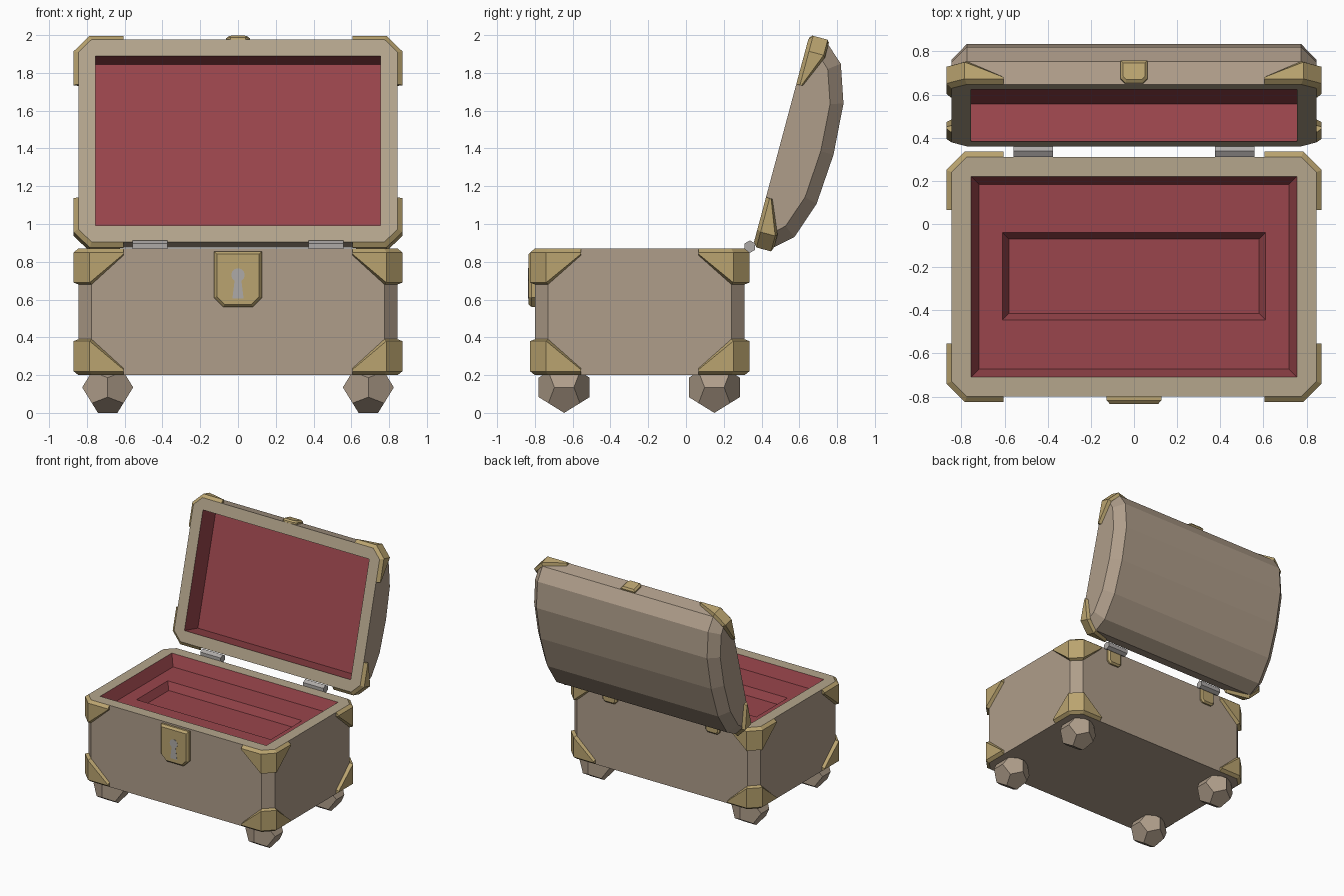
import bpy, bmesh, math
from mathutils import Matrix, Vector

if "Cube" in bpy.data.objects:
    bpy.data.objects.remove(bpy.data.objects["Cube"], do_unlink=True)


def material(name, *rgb):
    m = bpy.data.materials.new(name)
    m.use_nodes = True
    m.diffuse_color = (*rgb, 1)
    m.node_tree.nodes["Principled BSDF"].inputs["Base Color"].default_value = (*rgb, 1)
    return m


WOOD = material("brown wood", 0.43, 0.34, 0.255)
RIM = material("pale rim wood", 0.46, 0.38, 0.265)
RED = material("red lining", 0.32, 0.06, 0.072)
GOLD = material("dull gold", 0.49, 0.37, 0.16)
IRON = material("grey iron", 0.42, 0.40, 0.39)

# Chest footprint shared by body and lid
HX, Y0, Y1, CUT, WALL = 0.845, -0.80, 0.31, 0.07, 0.09
YC, HY = (Y0 + Y1) / 2, (Y1 - Y0) / 2

# Open lid placement: lid is modelled closed at z = 0, then swung back
TILT = math.radians(105)
LID = (Matrix.Translation((0, 0.36, 0.905)) @ Matrix.Rotation(-TILT, 4, 'X')
       @ Matrix.Translation((0, -Y1, 0)))


def finish(name, bm, mats, matrix=None):
    bmesh.ops.remove_doubles(bm, verts=bm.verts, dist=0.0001)
    bmesh.ops.recalc_face_normals(bm, faces=bm.faces)
    me = bpy.data.meshes.new(name)
    bm.to_mesh(me)
    bm.free()
    for m in mats:
        me.materials.append(m)
    ob = bpy.data.objects.new(name, me)
    bpy.context.collection.objects.link(ob)
    if matrix:
        ob.matrix_world = matrix
    return ob


def face(bm, pts, mat=0):
    bm.faces.new([bm.verts.new(p) for p in pts]).material_index = mat


def bridge(bm, a, b, mat=0, closed=True):
    n = len(a)
    for i in range(n if closed else n - 1):
        j = (i + 1) % n
        face(bm, (a[i], a[j], b[j], b[i]), mat)


def octagon(z):
    x, y = HX - CUT, HY - CUT
    pts = [(x, -HY), (HX, -y), (HX, y), (x, HY), (-x, HY), (-HX, y), (-HX, -y), (-x, -HY)]
    return [(px, YC + py, z) for px, py in pts]


def rect(hx, y0, y1, z):
    return [(hx, y0, z), (hx, y1, z), (-hx, y1, z), (-hx, y0, z)]


def opening(inset, z):
    return rect(HX - WALL - inset, Y0 + WALL + inset, Y1 - WALL - inset, z)


def rim(bm, z):
    o, r = octagon(z), opening(0, z)
    for i in range(4):
        face(bm, (o[2 * i], o[2 * i + 1], r[i]), 1)
        face(bm, (o[2 * i + 1], o[(2 * i + 2) % 8], r[(i + 1) % 4], r[i]), 1)


# Body with padded, stepped lining
bm = bmesh.new()
low, top, floor, pit = 0.20, 0.87, 0.78, 0.72
face(bm, octagon(low))
bridge(bm, octagon(low), octagon(top))
rim(bm, top)
lining = [opening(0, top), opening(0.037, floor), rect(0.61, -0.445, -0.04, floor),
          rect(0.58, -0.415, -0.07, pit)]
for a, b in zip(lining, lining[1:]):
    bridge(bm, a, b, 2)
face(bm, lining[-1], 2)
finish("chest_body", bm, [WOOD, RIM, RED])

# Domed lid: faceted arch with chamfered ends
half = [(HY, 0), (HY, 0.11), (0.475, 0.20), (0.275, 0.268)]
inner = [(HY - CUT, 0), (HY - CUT, 0.08), (0.43, 0.14), (0.255, 0.20)]


def arch(pts, crown, x):
    full = pts + [(0, crown)] + [(-y, z) for y, z in reversed(pts)]
    return [(x, YC + y, z) for y, z in full]


bm = bmesh.new()
rings = [arch(inner, 0.217, -HX), arch(half, 0.287, CUT - HX),
         arch(half, 0.287, HX - CUT), arch(inner, 0.217, HX)]
for a, b in zip(rings, rings[1:]):
    bridge(bm, a, b, closed=False)
face(bm, rings[0])
face(bm, rings[-1])
rim(bm, 0)
bridge(bm, opening(0, 0), opening(0, 0.18), 2)
face(bm, opening(0, 0.18), 2)
finish("chest_lid", bm, [WOOD, RIM, RED], LID)


# Corner brackets wrapped around the chamfered corners
def bracket(name, sx, sy, edge, d, height, matrix=None):
    def row(off, zs):
        k = off * math.tan(math.pi / 8)
        plan = [(0.605, HY + off), (HX - CUT + k, HY + off),
                (HX + off, HY - CUT + k), (HX + off, HY - 0.245)]
        return [(sx * x, YC + sy * y, edge + d * z) for (x, y), z in zip(plan, zs)]
    t = 0.025
    rows = [row(0, [0] * 4), row(t, [0.02] * 4),
            row(t, [0.028, height, height, 0.028]),
            row(0, [0.035, height + 0.01, height + 0.01, 0.035])]
    bm = bmesh.new()
    for i in range(4):
        bridge(bm, rows[i], rows[(i + 1) % 4], closed=False)
    for end in (0, 3):
        face(bm, [r[end] for r in rows])
    finish(name, bm, [GOLD], matrix)


for sx, side in ((1, "left"), (-1, "right")):
    for sy, place in ((-1, "front"), (1, "back")):
        tag = f"{place}_{side}"
        bracket("top_bracket_" + tag, sx, sy, top, -1, 0.18)
        bracket("bottom_bracket_" + tag, sx, sy, low, 1, 0.18)
        bracket("lid_bracket_" + tag, sx, sy, 0, 1, 0.10, LID)


# Bevelled shield plates for lock, latch and hinges
def plate(name, cx, hw, z0, z1, y, d, thick, cut, bevel, matrix=None):
    def outline(s, depth):
        h, a, b = hw - s, z0 + s, z1 - s
        c = cut - s * 0.58
        pts = [(-h, b), (-h, a + c), (-h + c, a), (h - c, a), (h, a + c), (h, b)]
        return [(cx + px, y + d * depth, pz) for px, pz in pts]
    rows = [outline(0, 0), outline(0, thick * 0.5), outline(bevel, thick)]
    bm = bmesh.new()
    face(bm, rows[0])
    face(bm, rows[-1])
    for a, b in zip(rows, rows[1:]):
        bridge(bm, a, b)
    finish(name, bm, [GOLD], matrix)


plate("lock_plate", 0, 0.127, 0.56, 0.855, Y0, -1, 0.034, 0.05, 0.015)
plate("lid_latch", 0, 0.063, 0.003, 0.11, Y0, -1, 0.025, 0.022, 0.013, LID)

# Keyhole
bm = bmesh.new()
arc = [math.radians(-60 + 30 * i) for i in range(11)]
hole = [(0.036 * math.cos(a), 0.73 + 0.036 * math.sin(a)) for a in arc]
hole += [(-0.03, 0.605), (0.03, 0.605)]
rows = [[(x, Y0 - depth, z) for x, z in hole] for depth in (0.033, 0.0355)]
bridge(bm, *rows)
face(bm, rows[0])
face(bm, rows[1])
finish("keyhole", bm, [IRON])

# Hinges with their back plates
for s, side in ((1, "left"), (-1, "right")):
    plate("hinge_plate_" + side, s * 0.467, 0.065, 0.745, 0.86, Y1, 1, 0.025, 0.022, 0.013)
    bm = bmesh.new()
    bmesh.ops.create_cone(bm, cap_ends=True, segments=6, radius1=0.033, radius2=0.033, depth=0.185)
    spin = Matrix.Rotation(math.pi / 2, 4, 'Y') @ Matrix.Rotation(math.pi / 2, 4, 'Z')
    bm.transform(Matrix.Translation((s * 0.467, 0.338, 0.88)) @ spin)
    # points face forward and back
    ob = finish("hinge_" + side, bm, [IRON])

# Dodecahedron feet
phi = (1 + math.sqrt(5)) / 2
signs = (-1, 1)
corners = [(a, b, c) for a in signs for b in signs for c in signs]
for a in signs:
    for b in signs:
        corners += [(a / phi, 0, b * phi), (a * phi, b / phi, 0), (0, a * phi, b / phi)]
for sx, side in ((1, "left"), (-1, "right")):
    for y, place in ((-0.645, "front"), (0.15, "back")):
        bm = bmesh.new()
        centre = Vector((sx * 0.69, y, 0.135))
        for c in corners:
            bm.verts.new(centre + Vector(c) * 0.135 / phi)
        bmesh.ops.convex_hull(bm, input=bm.verts)
        bmesh.ops.dissolve_limit(bm, angle_limit=0.05, verts=bm.verts, edges=bm.edges)
        finish(f"foot_{place}_{side}", bm, [WOOD])
